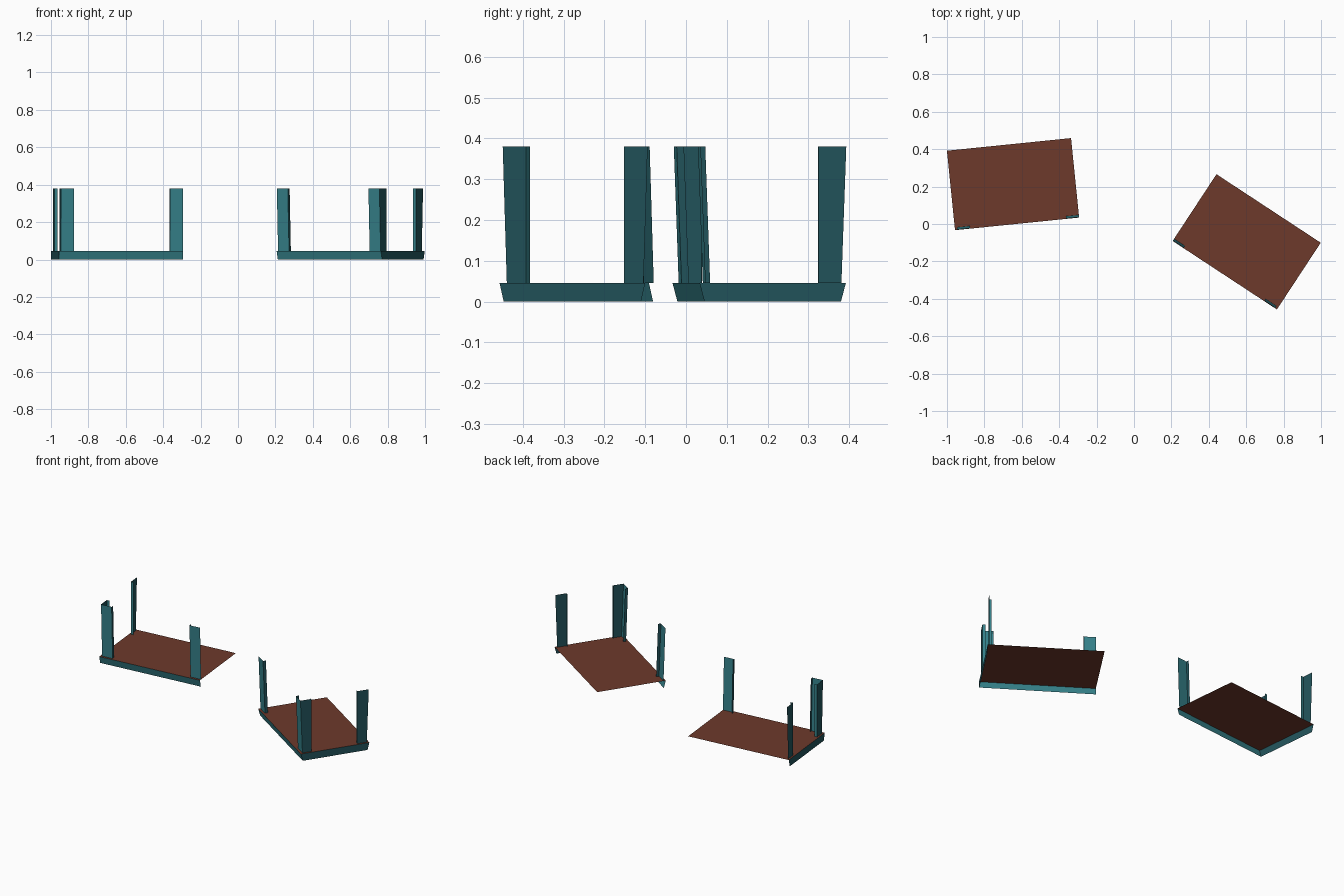
import bpy
import bmesh
import math
from mathutils import Vector

cube = bpy.data.objects.get("Cube")
if cube:
    bpy.data.objects.remove(cube, do_unlink=True)


def material(name, rgb):
    m = bpy.data.materials.new(name)
    m.use_nodes = True
    m.diffuse_color = (*rgb, 1)
    bsdf = next(n for n in m.node_tree.nodes if n.type == 'BSDF_PRINCIPLED')
    bsdf.inputs["Base Color"].default_value = (*rgb, 1)
    return m


TEAL = material("teal paint", (0.036, 0.22, 0.255))
DARK_TEAL = material("dark teal paint", (0.016, 0.088, 0.105))
BROWN = material("brown board", (0.155, 0.041, 0.024))

LENGTH, WIDTH = 0.667, 0.427       # deck size
DECK_Z, TOP_Z = 0.045, 0.38
LEAN = 0.012                       # slope of skirts and posts
INSET = 0.011                      # side posts sit inside the edge
PLATE, RETURN = 0.07, 0.018        # post plate and its folded inner lip
FRONT = 0.002                      # front posts, at their tops


def build(name, faces, mats, slots):
    """Object made of a few flat faces sharing their corners."""
    bm = bmesh.new()
    for face, slot in zip(faces, slots):
        bm.faces.new([bm.verts.new(p) for p in face]).material_index = slot
    bmesh.ops.remove_doubles(bm, verts=bm.verts, dist=1e-5)
    mesh = bpy.data.meshes.new(name)
    bm.to_mesh(mesh)
    bm.free()
    for mat in mats:
        mesh.materials.append(mat)
    ob = bpy.data.objects.new(name, mesh)
    bpy.context.collection.objects.link(ob)


def deck(prefix, corner, along, inward):
    flip = -1 if along.cross(inward) < 0 else 1

    def place(u, v, z):
        p = Vector(corner) + along * u + inward * v
        return (p.x, p.y, z)

    def strip(name, path, z0, z1):
        # path holds (u, v at the top, v at the bottom) for each fold line
        faces, slots = [], []
        for (ua, ta, ba), (ub, tb, bb) in zip(path, path[1:]):
            quad = [place(ua, ba, z0), place(ub, bb, z0),
                    place(ub, tb, z1), place(ua, ta, z1)]
            faces.append(quad[::flip])
            # Faces turned to the side are the darker paint
            slots.append(1 if ua == ub else 0)
        build(prefix + name, faces, (TEAL, DARK_TEAL), slots)

    # Floor board
    board = [place(u, v, DECK_Z) for u, v in
             ((0, 0), (LENGTH, 0), (LENGTH, WIDTH), (0, WIDTH))]
    build(prefix + "floor_board", [board[::flip]], (BROWN,), (0,))

    # Skirts along the front and the outer side
    strip("skirt", [(0, WIDTH, WIDTH - LEAN), (0, 0, LEAN),
                    (LENGTH, 0, LEAN)], 0, DECK_Z)

    # Posts: folded plates with a short lip on the inner edge
    f, b = FRONT, FRONT + LEAN
    inner = INSET + PLATE
    lip_u = INSET + RETURN
    strip("corner_post", [(lip_u, PLATE, PLATE), (INSET, PLATE, PLATE),
                          (INSET, f, b), (inner, f, b),
                          (inner, f + RETURN, b + RETURN)], DECK_Z, TOP_Z)
    outer = LENGTH - PLATE
    strip("front_end_post", [(outer, f + RETURN, b + RETURN),
                             (outer, f, b), (LENGTH, f, b)], DECK_Z, TOP_Z)
    near = WIDTH - PLATE
    strip("side_end_post", [(INSET, WIDTH, WIDTH - LEAN), (INSET, near, near),
                            (lip_u, near, near)], DECK_Z, TOP_Z)


def frame(degrees):
    a = math.radians(degrees)
    return (Vector((math.cos(a), math.sin(a))),
            Vector((-math.sin(a), math.cos(a))))


# Two decks, mirrored and turned towards each other
x_dir, y_dir = frame(5.8)
deck("right_", (-0.957, -0.033), x_dir, y_dir)
x_dir, y_dir = frame(-33.3)
deck("left_", (0.764, -0.457), -x_dir, y_dir)
